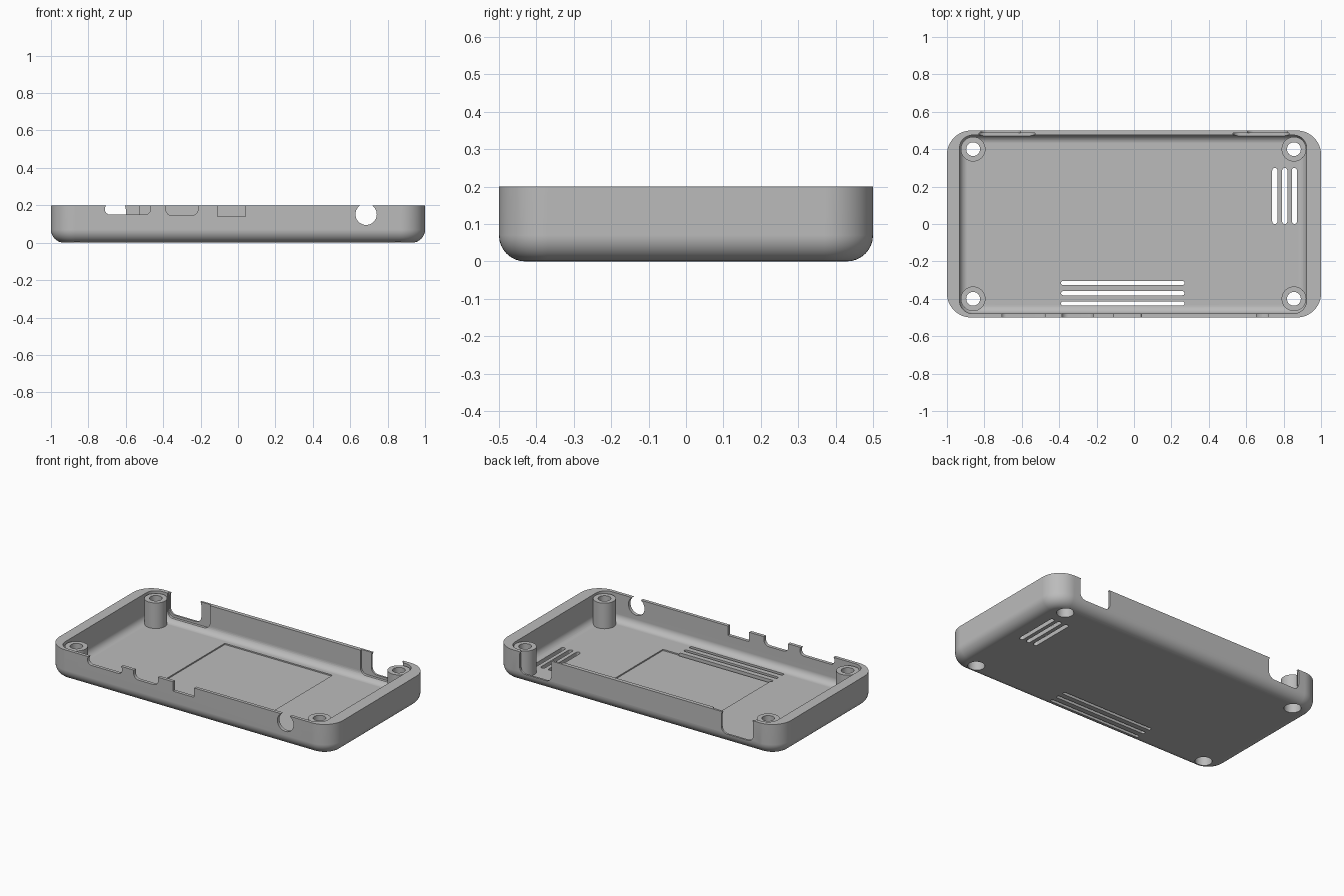
import bpy, bmesh
from math import cos, sin, pi

old = bpy.data.objects.get("Cube")
if old:
    bpy.data.objects.remove(old, do_unlink=True)

grey = bpy.data.materials.new("plain_grey")
grey.use_nodes = True
colour = (0.5, 0.5, 0.5, 1)
grey.diffuse_color = colour
grey.node_tree.nodes["Principled BSDF"].inputs["Base Color"].default_value = colour


def rounded_loop(cx, cy, hx, hy, r, n):
    """Points of a rounded rectangle, counter-clockwise."""
    pts = []
    for q, (sx, sy) in enumerate([(1, 1), (-1, 1), (-1, -1), (1, -1)]):
        for i in range(n + 1):
            a = (q + i / n) * pi / 2
            pts.append((cx + sx * (hx - r) + r * cos(a), cy + sy * (hy - r) + r * sin(a)))
    return pts


def loft(name, rings, n=8, along_y=False):
    """Closed solid through rounded rectangles (cx, cy, hx, hy, r, height)."""
    bm = bmesh.new()
    loops = []
    for *shape, h in rings:
        loops.append([bm.verts.new((u, h, v) if along_y else (u, v, h))
                      for u, v in rounded_loop(*shape, n)])
    for a, b in zip(loops, loops[1:]):
        for i in range(len(a)):
            j = (i + 1) % len(a)
            bm.faces.new((a[i], a[j], b[j], b[i]))
    bm.faces.new(loops[0])
    bm.faces.new(loops[-1])
    bmesh.ops.remove_doubles(bm, verts=bm.verts, dist=1e-5)
    return finish(bm, name)


def finish(bm, name):
    bmesh.ops.recalc_face_normals(bm, faces=bm.faces)
    mesh = bpy.data.meshes.new(name)
    bm.to_mesh(mesh)
    bm.free()
    mesh.materials.append(grey)
    ob = bpy.data.objects.new(name, mesh)
    bpy.context.collection.objects.link(ob)
    return ob


def activate(ob):
    bpy.ops.object.select_all(action="DESELECT")
    ob.select_set(True)
    bpy.context.view_layer.objects.active = ob


def cut(target, cutter):
    mod = target.modifiers.new("cut", "BOOLEAN")
    mod.operation, mod.solver, mod.object = "DIFFERENCE", "EXACT", cutter
    activate(target)
    bpy.ops.object.modifier_apply(modifier=mod.name)
    bpy.data.objects.remove(cutter, do_unlink=True)


def smooth(ob):
    activate(ob)
    bpy.ops.object.shade_smooth_by_angle(angle=0.6)
    mod = ob.modifiers.new("even_normals", "WEIGHTED_NORMAL")
    mod.keep_sharp = True


def bowl(name, cx, cy, hx, hy, corner, fillet, floor, top):
    """Rounded block with a filleted bottom edge."""
    rings = []
    for i in range(9):
        a = i / 8 * pi / 2
        inset = fillet * (1 - sin(a))
        rings.append((cx, cy, hx - inset, hy - inset, corner - inset,
                      floor + fillet * (1 - cos(a))))
    rings.append((cx, cy, hx, hy, corner, top))
    return loft(name, rings, 12)


# Tray shell with its cavity and shallow floor pocket
FLOOR = 0.025
tray = bowl("tray_shell", 0, 0, 1, 0.5, 0.13, 0.07, 0, 0.2)
cut(tray, bowl("cavity", -0.005, -0.002, 0.928, 0.477, 0.07, 0.045, FLOOR, 0.3))
cut(tray, loft("floor_pocket", [(0, 0.05, 0.38, 0.36, 0.004, FLOOR - 0.008),
                                (0, 0.05, 0.38, 0.36, 0.004, 0.06)], 2))

# Vent slots through the floor
for y in (-0.315, -0.37, -0.425):
    cut(tray, loft("vent", [(-0.06, y, 0.33, 0.011, 0.0109, z) for z in (-0.1, 0.1)], 4))
for x in (0.753, 0.806, 0.858):
    cut(tray, loft("vent", [(x, 0.15, 0.014, 0.15, 0.0139, z) for z in (-0.1, 0.1)], 4))

# Front wall openings: centre x, centre z, half width, half height, corner radius
for x, z, w, h, r in ((-0.59, 0.18, 0.122, 0.03, 0.029), (-0.3, 0.185, 0.086, 0.04, 0.034),
                      (-0.035, 0.19, 0.075, 0.05, 0.003), (0.685, 0.152, 0.057, 0.057, 0.0569)):
    cut(tray, loft("front_opening", [(x, z, w, h, r, y) for y in (-0.55, -0.46)], 8, True))

# Back wall openings with a wider thinned area on the inside
for s in (-1, 1):
    cut(tray, loft("back_opening", [(s * 0.712, 0.142, 0.112, 0.077, 0.04, y)
                                    for y in (0.45, 0.55)], 8, True))
    cut(tray, loft("back_recess", [(s * 0.68, 0.16, 0.15, 0.11, 0.04, y)
                                   for y in (0.465, 0.487)], 8, True))

# Screw posts, hollow with a wider bore below
for name, x, y in (("front_right", -0.86, -0.4), ("back_right", -0.86, 0.4),
                   ("front_left", 0.855, -0.4), ("back_left", 0.855, 0.4)):
    cut(tray, loft("bore", [(x, y, 0.05, 0.05, 0.05, z) for z in (-0.1, 0.06)]))
    bm = bmesh.new()
    profile = [(0.05, 0.015), (0.05, 0.1), (0.037, 0.1), (0.037, 0.188),
               (0.066, 0.188), (0.066, 0.015)]
    loops = [[bm.verts.new((x + r * cos(i * pi / 16), y + r * sin(i * pi / 16), z))
              for i in range(32)] for r, z in profile]
    for a, b in zip(loops, loops[1:] + loops[:1]):
        for i in range(32):
            j = (i + 1) % 32
            bm.faces.new((a[i], a[j], b[j], b[i]))
    smooth(finish(bm, name + "_screw_post"))

smooth(tray)
